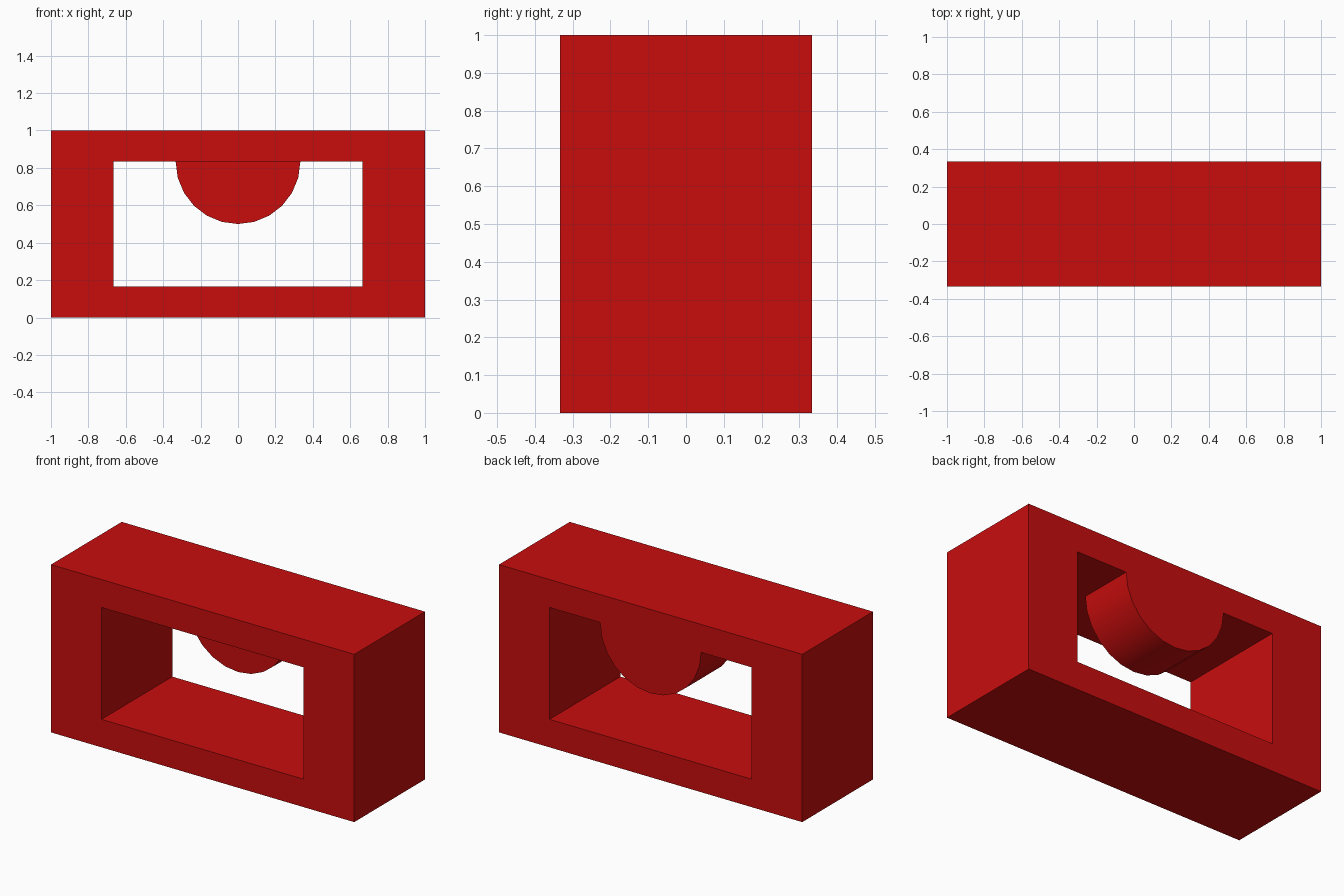
import bpy
import bmesh
import math

default = bpy.data.objects.get("Cube")
if default:
    bpy.data.objects.remove(default, do_unlink=True)

HALF_DEPTH = 1 / 3      # half the body depth along y
RADIUS = 1 / 3          # half-round radius
CEILING = 5 / 6         # top of the opening
FLOOR = 1 / 6           # bottom of the opening
STEPS = 12              # facets in the half-round

# One red for everything
red = bpy.data.materials.new("red")
red.use_nodes = True
colour = (0.58, 0.004, 0.004, 1)
red.diffuse_color = colour
red.node_tree.nodes["Principled BSDF"].inputs["Base Color"].default_value = colour


def make_object(name, bm):
    bmesh.ops.recalc_face_normals(bm, faces=bm.faces)
    mesh = bpy.data.meshes.new(name)
    bm.to_mesh(mesh)
    bm.free()
    mesh.materials.append(red)
    obj = bpy.data.objects.new(name, mesh)
    bpy.context.collection.objects.link(obj)
    return obj


def rectangle(half_width, low, high):
    return [(-half_width, low), (half_width, low), (half_width, high), (-half_width, high)]


# Block with a rectangular opening right through it
bm = bmesh.new()
loops = [[bm.verts.new((x, y, z)) for x, z in outline]
         for outline, y in ((rectangle(1, 0, 1), -HALF_DEPTH),
                            (rectangle(1, 0, 1), HALF_DEPTH),
                            (rectangle(2 / 3, FLOOR, CEILING), HALF_DEPTH),
                            (rectangle(2 / 3, FLOOR, CEILING), -HALF_DEPTH))]
for k in range(4):
    a, b = loops[k], loops[(k + 1) % 4]
    for i in range(4):
        j = (i + 1) % 4
        bm.faces.new((a[i], a[j], b[j], b[i]))
make_object("frame", bm)

# Half-round under the ceiling, filling the rear half of the depth
bm = bmesh.new()
ends = []
for y in (0, HALF_DEPTH):
    arc = [math.pi * (1 + i / STEPS) for i in range(STEPS + 1)]
    ends.append([bm.verts.new((RADIUS * math.cos(t), y, CEILING + RADIUS * math.sin(t)))
                 for t in arc])
front, back = ends
bm.faces.new(front)
bm.faces.new(back[::-1])
for i in range(STEPS):
    bm.faces.new((front[i], back[i], back[i + 1], front[i + 1]))
half_round = make_object("half_round", bm)

# Smooth the curved side, keep the end faces crisp
bpy.ops.object.select_all(action='DESELECT')
half_round.select_set(True)
bpy.context.view_layer.objects.active = half_round
bpy.ops.object.shade_smooth_by_angle(angle=math.radians(30))
